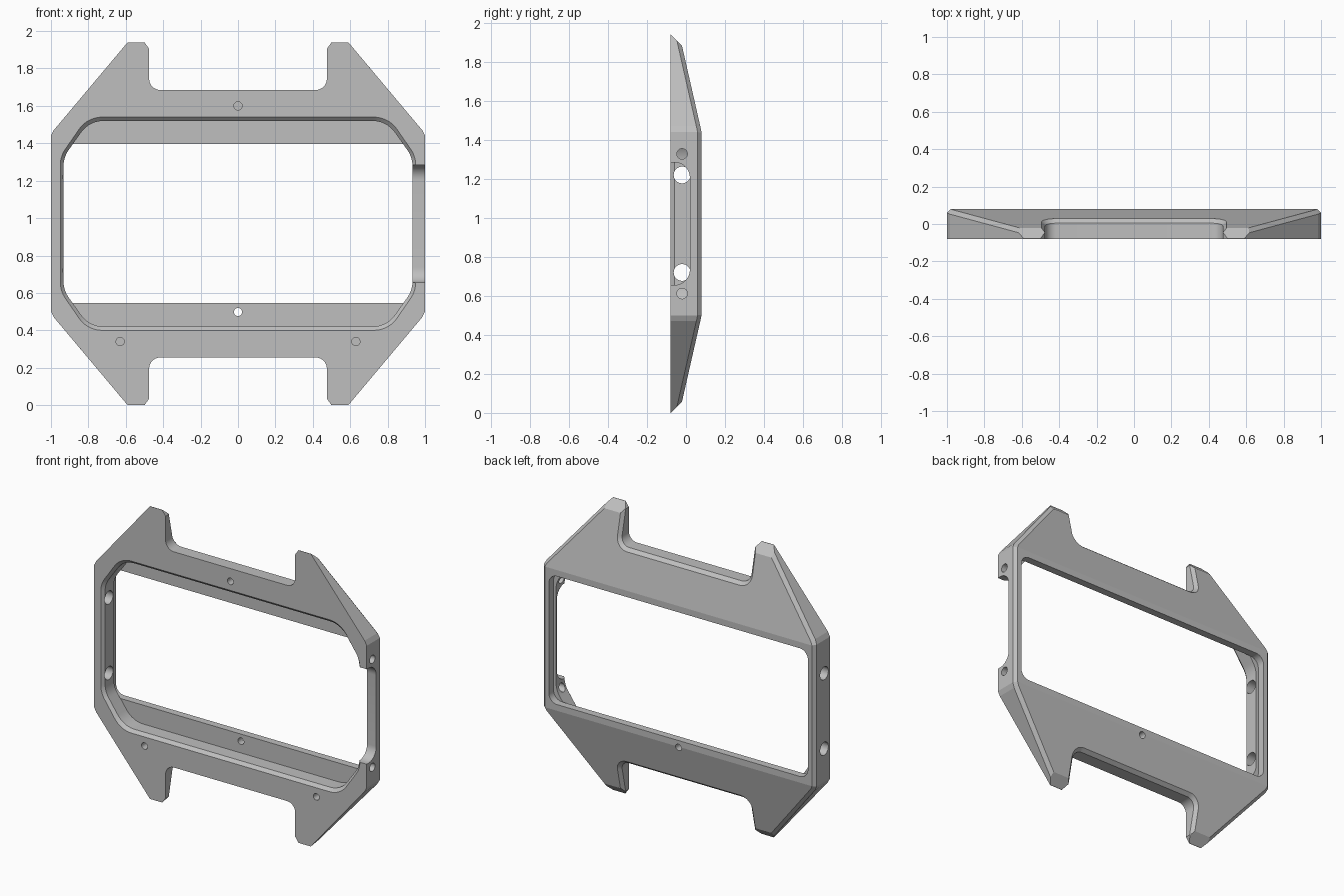
import bpy, bmesh, math
from mathutils import Vector

if "Cube" in bpy.data.objects:
    bpy.data.objects.remove(bpy.data.objects["Cube"])

MID = 0.97            # height of the frame centre
FRONT, BACK = -0.08, 0.08

grey = bpy.data.materials.new("plain grey")
grey.use_nodes = True
colour = (0.52, 0.52, 0.52, 1)
grey.diffuse_color = colour
for node in grey.node_tree.nodes:
    if node.type == 'BSDF_PRINCIPLED':
        node.inputs["Base Color"].default_value = colour


def mirrored(quarter):
    """Complete a top-right quarter outline across both axes."""
    half = quarter + [(-x, z, r) for x, z, r in reversed(quarter)]
    return half + [(-x, -z, r) for x, z, r in half]


def fillet(corners, steps=10):
    """Round each corner (u, v, radius) of a closed polygon."""
    out = []
    for i, (u, v, r) in enumerate(corners):
        p = Vector((u, v))
        if r == 0:
            out.append(p)
            continue
        a = (Vector(corners[i - 1][:2]) - p).normalized()
        b = (Vector(corners[(i + 1) % len(corners)][:2]) - p).normalized()
        half = a.angle(b) / 2
        centre = p + (a + b).normalized() * (r / math.sin(half))
        start = p + a * (r / math.tan(half)) - centre
        end = p + b * (r / math.tan(half)) - centre
        turn = start.angle(end)
        for k in range(steps + 1):
            t = k / steps
            w = (start * math.sin((1 - t) * turn) + end * math.sin(t * turn)) / math.sin(turn)
            out.append(centre + w)
    return out


def loft(sections, axis='Y'):
    """Closed solid through (depth, outline) sections along an axis."""
    bm = bmesh.new()
    rings = []
    for d, pts in sections:
        rings.append([bm.verts.new((p[0], d, p[1] + MID) if axis == 'Y'
                                   else (d, p[0], p[1] + MID)) for p in pts])
    n = len(rings[0])
    for lo, hi in zip(rings, rings[1:]):
        for i in range(n):
            j = (i + 1) % n
            bm.faces.new((lo[i], lo[j], hi[j], hi[i]))
    bm.faces.new(rings[0])
    bm.faces.new(rings[-1])
    bmesh.ops.recalc_face_normals(bm, faces=bm.faces)
    return bm


def to_object(name, bm):
    mesh = bpy.data.meshes.new(name)
    bm.to_mesh(mesh)
    bm.free()
    obj = bpy.data.objects.new(name, mesh)
    bpy.context.collection.objects.link(obj)
    mesh.materials.append(grey)
    return obj


def slice_off(bm, y, z, ny, nz):
    """Trim both ends with a sloped plane and cap the cut."""
    for s in (1, -1):
        bmesh.ops.bisect_plane(bm, geom=bm.verts[:] + bm.edges[:] + bm.faces[:], dist=1e-5,
                               plane_co=(0, y, MID + s * z), plane_no=(0, ny, s * nz),
                               clear_outer=True)
        bmesh.ops.edgeloop_fill(bm, edges=[e for e in bm.edges if e.is_boundary])
        bmesh.ops.recalc_face_normals(bm, faces=bm.faces)


def circle(u, v, r, n=48):
    return [(u + r * math.cos(math.tau * k / n), v + r * math.sin(math.tau * k / n))
            for k in range(n)]


# Frame body: outline with four prongs, sloped at the back
outline = fillet(mirrored([(1, 0.47, 0), (0.985, 0.5, 0), (0.59, 0.97, 0), (0.5, 0.97, 0),
                           (0.475, 0.935, 0), (0.475, 0.715, 0.06)]))
body = loft([(FRONT, outline), (BACK, outline)])
slice_off(body, BACK, 0.47, 0.44, 0.1)

# Chamfer around the back rim, then the prong tips
body.normal_update()
rim = []
for e in body.edges:
    if len(e.link_faces) == 2:
        lo, hi = sorted(f.normal.y for f in e.link_faces)
        if hi > 0.5 and abs(lo) < 0.1:
            rim.append(e)
bmesh.ops.bevel(body, geom=rim, offset=0.02, segments=1, affect='EDGES', clamp_overlap=False)
slice_off(body, FRONT + 0.002, 0.97, 1, 1)
frame = to_object("frame", body)

# Front pocket with a chamfered lip
wide = fillet(mirrored([(0.95, 0.36, 0.15), (0.805, 0.57, 0.15)]))
inner = fillet(mirrored([(0.933, 0.355, 0.15), (0.795, 0.55, 0.15)]))
cutters = [loft([(FRONT - 0.1, wide), (FRONT, wide), (FRONT + 0.02, inner), (0.031, inner)])]

# Rounded window in the back plate
window = fillet(mirrored([(0.95, 0.425, 0.06)]))
cutters.append(loft([(0.03, window), (0.2, window)]))

# Cable notch in the left side wall
notch = fillet([(-0.2, 0.315, 0), (0.02, 0.315, 0.08), (0.02, -0.315, 0.08), (-0.2, -0.315, 0)])
cutters.append(loft([(0.9, notch), (1.1, notch)], 'X'))

# Side wall holes: small on the left, large on the right
for s in (1, -1):
    for x, z, r in ((1, 0.358, 0.027), (-1, 0.25, 0.043)):
        hole = circle(-0.02, s * z, r)
        cutters.append(loft([(x * 0.85, hole), (x * 1.1, hole)], 'X'))

# Front holes: three blind, one through the lower lip
for x, z, depth in ((0, 0.63, 0.0), (0.63, -0.63, -0.03), (-0.63, -0.63, -0.03), (0, -0.472, 0.2)):
    hole = circle(x, z, 0.022)
    cutters.append(loft([(-0.15, hole), (depth, hole)]))

# Apply the cuts one after another
bpy.context.view_layer.objects.active = frame
for bm in cutters:
    cutter = to_object("cutter", bm)
    cutter.hide_render = True
    mod = frame.modifiers.new("cut", 'BOOLEAN')
    mod.operation = 'DIFFERENCE'
    mod.solver = 'EXACT'
    mod.object = cutter
    bpy.ops.object.modifier_apply(modifier=mod.name)
    bpy.data.objects.remove(cutter)

bpy.ops.object.select_all(action='DESELECT')
frame.select_set(True)
bpy.ops.object.shade_smooth_by_angle(angle=math.radians(10))
